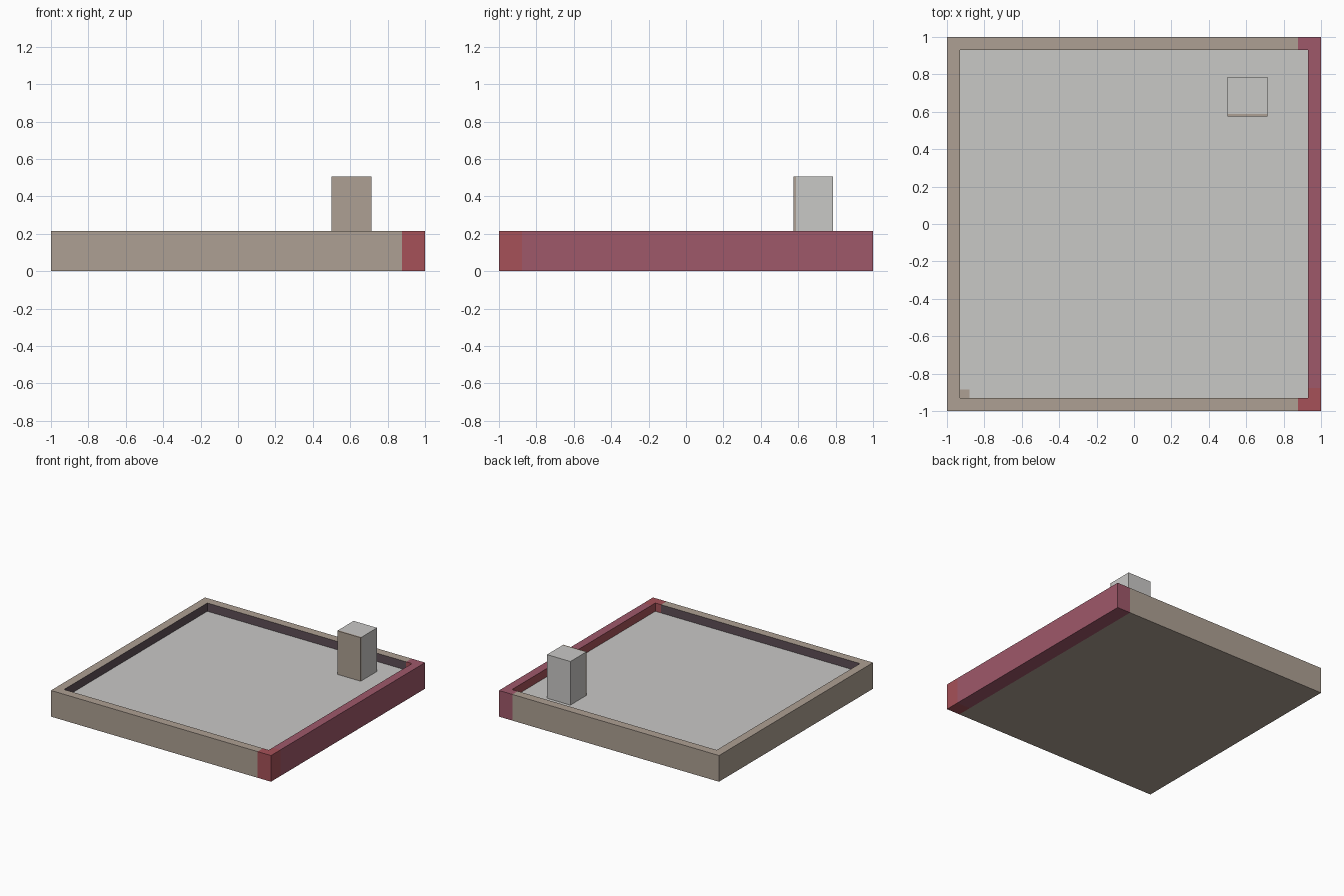
import bpy
import bmesh
from mathutils import Matrix, Vector

if "Cube" in bpy.data.objects:
    bpy.data.objects.remove(bpy.data.objects["Cube"])


def material(name, r, g, b):
    def lin(c):
        c /= 255
        return c / 12.92 if c <= 0.04045 else ((c + 0.055) / 1.055) ** 2.4
    m = bpy.data.materials.new(name)
    m.diffuse_color = (lin(r), lin(g), lin(b), 1)
    m.use_nodes = True
    m.node_tree.nodes["Principled BSDF"].inputs["Base Color"].default_value = m.diffuse_color
    return m


MATS = [material("tan", 174, 160, 147), material("pale grey", 201, 200, 198),
        material("dusty rose", 159, 88, 106), material("brick red", 166, 81, 88),
        material("dark plum", 94, 79, 87)]
TAN, GREY, ROSE, RED, PLUM = range(5)
H, FLOOR, WALL, CUT = 0.215, 0.147, 0.07, 0.878


def box(x0, x1, y0, y1, z0, z1):
    bm = bmesh.new()
    bmesh.ops.create_cube(bm, size=1)
    bmesh.ops.scale(bm, verts=bm.verts[:], vec=(x1 - x0, y1 - y0, z1 - z0))
    mid = Vector((x0 + x1, y0 + y1, z0 + z1)) / 2
    bmesh.ops.translate(bm, verts=bm.verts[:], vec=mid)
    bm.normal_update()
    return bm


def split(bm, co, no):
    bmesh.ops.bisect_plane(bm, geom=bm.verts[:] + bm.edges[:] + bm.faces[:],
                           plane_co=co, plane_no=no)


def finish(bm, name, rule):
    bmesh.ops.recalc_face_normals(bm, faces=bm.faces[:])
    bm.normal_update()
    for f in bm.faces:
        f.material_index = rule(f.calc_center_median(), f.normal)
    me = bpy.data.meshes.new(name)
    bm.to_mesh(me)
    bm.free()
    for m in MATS:
        me.materials.append(m)
    ob = bpy.data.objects.new(name, me)
    bpy.context.collection.objects.link(ob)


# Tray: a slab with a sunken floor
tray = box(-1, 1, -1, 1, 0, H)
top = max(tray.faces, key=lambda f: f.calc_center_median().z)
bmesh.ops.inset_region(tray, faces=[top], thickness=WALL, use_even_offset=True)
floor = bmesh.ops.extrude_discrete_faces(tray, faces=[top])["faces"][0]
bmesh.ops.translate(tray, verts=floor.verts[:], vec=(0, 0, FLOOR - H))
split(tray, (CUT, 0, 0), (1, 0, 0))
split(tray, (0, -CUT, 0), (0, 1, 0))


def tray_colour(c, n):
    inside = max(abs(c.x), abs(c.y)) < 1 - WALL + 0.001
    if inside and n.z > 0.5 and c.z < H - 0.01:
        return GREY
    if inside and abs(n.z) < 0.5:
        return RED if c.x > CUT else PLUM
    if c.x > CUT:
        return RED if c.y < -CUT else ROSE
    return TAN


finish(tray, "tray", tray_colour)

# Upright block with a tan front
block = box(0.5, 0.713, 0.575, 0.787, FLOOR, 0.505)
split(block, (0, 0.588, 0), (0, 1, 0))
finish(block, "block", lambda c, n: TAN if c.y < 0.588 else GREY)

# Small tan patch in the front left floor corner
e = 1 - WALL
patch = box(-e, -e + 0.05, -e, -e + 0.045, FLOOR - 0.002, FLOOR + 0.002)
finish(patch, "corner_patch", lambda c, n: TAN)
